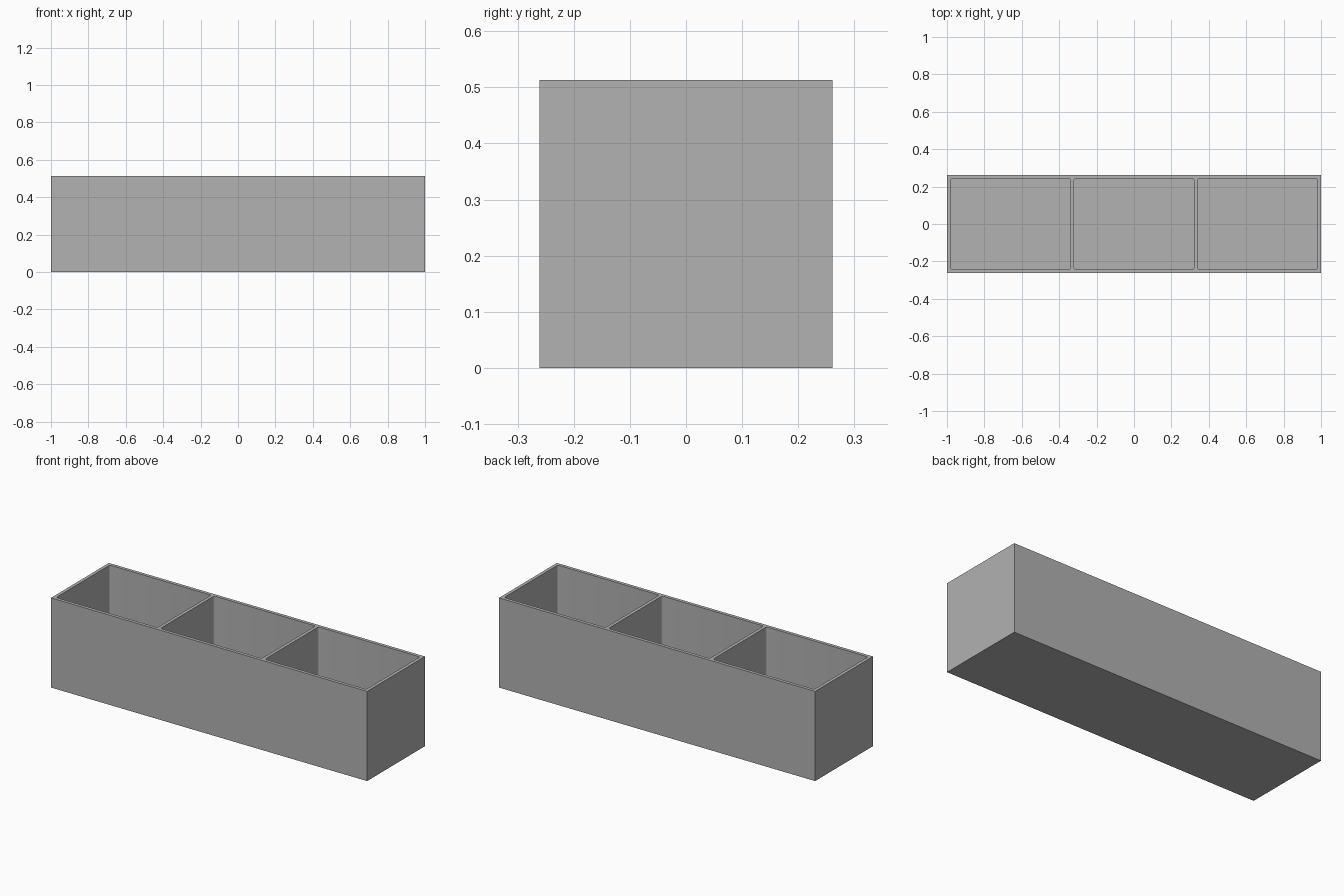
import bpy
import bmesh

LENGTH, DEPTH, HEIGHT = 2.0, 0.523, 0.513
WALL = 0.019
CORNER = 0.011
COUNT = 3

cube = bpy.data.objects.get("Cube")
if cube:
    bpy.data.objects.remove(cube, do_unlink=True)

grey = bpy.data.materials.new("plain grey")
grey.use_nodes = True
colour = (0.445, 0.445, 0.445, 1)
grey.diffuse_color = colour
grey.node_tree.nodes["Principled BSDF"].inputs["Base Color"].default_value = colour


def box(name, size, centre, corner=0):
    """Box with optionally rounded vertical edges."""
    bm = bmesh.new()
    bmesh.ops.create_cube(bm, size=1)
    bmesh.ops.scale(bm, vec=size, verts=bm.verts)
    bmesh.ops.translate(bm, vec=centre, verts=bm.verts)
    if corner:
        upright = [e for e in bm.edges
                   if abs(e.verts[0].co.z - e.verts[1].co.z) > size[2] / 2]
        bmesh.ops.bevel(bm, geom=upright, offset=corner, segments=4,
                        profile=0.5, affect='EDGES')
    mesh = bpy.data.meshes.new(name)
    bm.to_mesh(mesh)
    bm.free()
    mesh.materials.append(grey)
    obj = bpy.data.objects.new(name, mesh)
    bpy.context.collection.objects.link(obj)
    return obj


# Outer body of the tray
tray = box("divided_tray", (LENGTH, DEPTH, HEIGHT), (0, 0, HEIGHT / 2))

# Compartments, hollowed out down to the floor and leaving the dividers
width = (LENGTH - WALL * (COUNT + 1)) / COUNT
cutters = []
for i in range(COUNT):
    x = (i - (COUNT - 1) / 2) * (width + WALL)
    cutter = box("compartment_cutter", (width, DEPTH - 2 * WALL, HEIGHT),
                 (x, 0, HEIGHT / 2 + WALL), CORNER)
    cutter.hide_render = True
    cutters.append(cutter)
    cut = tray.modifiers.new("compartment", 'BOOLEAN')
    cut.operation = 'DIFFERENCE'
    cut.solver = 'EXACT'
    cut.object = cutter

# Bake the cuts, then discard the cutters
bpy.ops.object.select_all(action='DESELECT')
bpy.context.view_layer.objects.active = tray
tray.select_set(True)
for cut in list(tray.modifiers):
    bpy.ops.object.modifier_apply(modifier=cut.name)
for cutter in cutters:
    bpy.data.objects.remove(cutter, do_unlink=True)
bpy.ops.object.shade_smooth_by_angle()
